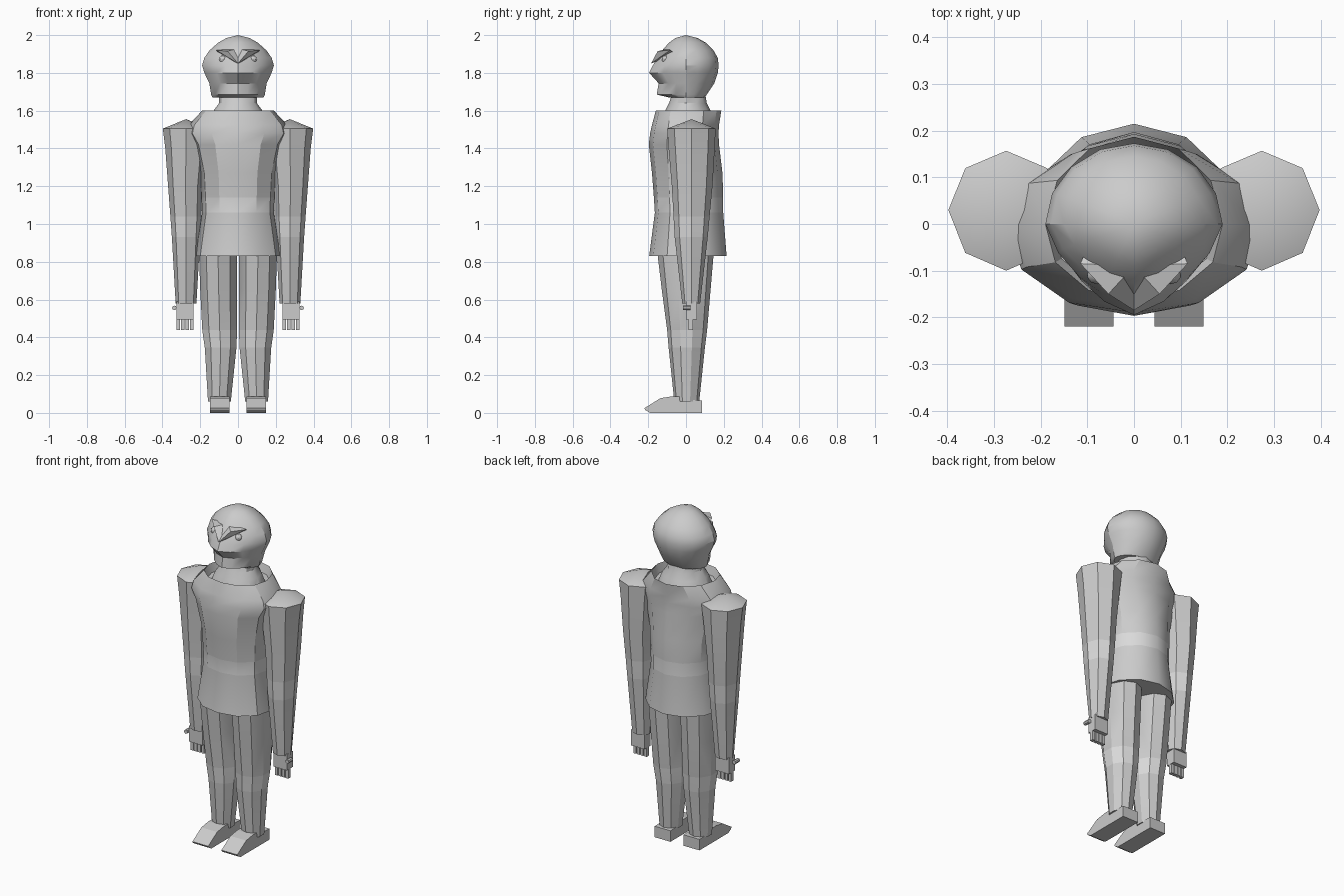
import bpy, bmesh, math
from mathutils import Matrix

if "Cube" in bpy.data.objects:
    bpy.data.objects.remove(bpy.data.objects["Cube"])


def material(name, v):
    m = bpy.data.materials.new(name)
    m.diffuse_color = (v, v, v, 1)
    m.use_nodes = True
    m.node_tree.nodes["Principled BSDF"].inputs["Base Color"].default_value = m.diffuse_color
    return m


GREY = material("grey", 0.6)
LIGHT = material("light grey", 0.7)


def finish(name, bm, band=None, angle=30):
    """Turn a bmesh into an object; faces inside the height band get the lighter colour."""
    bmesh.ops.remove_doubles(bm, verts=bm.verts, dist=0.0005)
    bmesh.ops.recalc_face_normals(bm, faces=bm.faces)
    if band:
        for f in bm.faces:
            if band[0] < f.calc_center_median().z < band[1]:
                f.material_index = 1
    me = bpy.data.meshes.new(name)
    bm.to_mesh(me)
    bm.free()
    me.materials.append(GREY)
    me.materials.append(LIGHT)
    ob = bpy.data.objects.new(name, me)
    bpy.context.collection.objects.link(ob)
    bpy.ops.object.select_all(action='DESELECT')
    ob.select_set(True)
    bpy.context.view_layer.objects.active = ob
    if angle:
        bpy.ops.object.shade_smooth_by_angle(angle=math.radians(angle))
    return ob


def loft(name, rings, n=12, cy=0.0, s=1, pf=2.0, pb=2.0, band=None):
    """Skin rings (z, x0, x1, y0, y1); pf and pb set front and back roundness."""
    bm = bmesh.new()
    loops = []
    for z, x0, x1, y0, y1 in rings:
        loop = []
        for i in range(n):
            a = 2 * math.pi * i / n - math.pi / 2
            c, d = math.cos(a), math.sin(a)
            p = pf if d < 0 else pb
            k = (abs(c) ** p + abs(d) ** p) ** (-1 / p)
            x = (x0 + x1) / 2 + (x1 - x0) / 2 * c * k
            y = cy + (cy - y0 if d < 0 else y1 - cy) * d * k
            loop.append(bm.verts.new((s * x, y, z)))
        loops.append(loop)
    for a, b in zip(loops, loops[1:]):
        for i in range(n):
            j = (i + 1) % n
            bm.faces.new((a[i], a[j], b[j], b[i]))
    bm.faces.new(loops[0])
    bm.faces.new(loops[-1])
    return finish(name, bm, band)


def centred(rings):
    return [(z, -r, r, y0, y1) for z, r, y0, y1 in rings]


def box(name, x0, x1, y0, y1, z0, z1):
    bm = bmesh.new()
    bmesh.ops.create_cube(bm, size=1)
    for v in bm.verts:
        v.co = ((x0, x1)[v.co.x > 0], (y0, y1)[v.co.y > 0], (z0, z1)[v.co.z > 0])
    return finish(name, bm, angle=0)


def hull(name, pts, s=1):
    bm = bmesh.new()
    for x, y, z in pts:
        bm.verts.new((s * x, y, z))
    bmesh.ops.convex_hull(bm, input=bm.verts)
    return finish(name, bm, angle=0)


# Head: round at the back, wedge shaped at the front
loft("head", centred([
    (1.67, 0.135, -0.09, 0.10), (1.685, 0.142, -0.155, 0.11),
    (1.745, 0.152, -0.145, 0.15), (1.80, 0.178, -0.195, 0.168),
    (1.84, 0.19, -0.175, 0.173), (1.88, 0.178, -0.15, 0.168),
    (1.92, 0.15, -0.125, 0.145), (1.96, 0.105, -0.09, 0.105),
    (1.985, 0.06, -0.055, 0.06), (2.0, 0, 0, 0)]), n=16, pf=1.5)

# Neck
loft("neck", centred([
    (1.54, 0.155, -0.13, 0.15), (1.60, 0.13, -0.11, 0.13),
    (1.64, 0.10, -0.09, 0.11), (1.70, 0.10, -0.07, 0.10)]))

# Coat with a standing collar and a hollow neck opening
loft("coat", centred([
    (0.83, 0.225, -0.195, 0.215), (1.06, 0.19, -0.165, 0.197),
    (1.14, 0.193, -0.17, 0.197), (1.27, 0.20, -0.18, 0.193),
    (1.42, 0.235, -0.197, 0.175), (1.48, 0.272, -0.19, 0.172),
    (1.525, 0.26, -0.18, 0.175), (1.60, 0.19, -0.16, 0.187),
    (1.55, 0.175, -0.145, 0.172)]), pf=2.2, band=(1.065, 1.135))

for s, side in ((1, "left"), (-1, "right")):
    # Brow ridge and eye
    hull(side + "_brow", [(0.115, -0.085, 1.92), (0.055, -0.15, 1.915), (0, -0.185, 1.85),
                          (0, -0.09, 1.93), (0.10, -0.05, 1.90)], s)
    bm = bmesh.new()
    bmesh.ops.create_uvsphere(bm, u_segments=10, v_segments=6, radius=0.021,
                              matrix=Matrix.Translation((s * 0.08, -0.108, 1.872)))
    finish(side + "_eye", bm)

    # Sleeve with a peaked shoulder
    loft(side + "_sleeve", [
        (0.58, 0.22, 0.33, -0.02, 0.075), (0.93, 0.20, 0.35, -0.06, 0.115),
        (1.04, 0.193, 0.358, -0.066, 0.125), (1.20, 0.187, 0.37, -0.075, 0.14),
        (1.40, 0.165, 0.385, -0.092, 0.152), (1.505, 0.15, 0.398, -0.10, 0.157),
        (1.555, 0.275, 0.275, 0.03, 0.03)], n=8, cy=0.03, s=s, band=(0.94, 1.03))

    # Hand, fingers and thumb
    box(side + "_palm", *sorted((s * 0.235, s * 0.325)), 0.0, 0.058, 0.495, 0.59)
    for i in range(4):
        x = 0.236 + i * 0.0235
        box(f"{side}_finger_{i + 1}", *sorted((s * x, s * (x + 0.018))), 0.014, 0.036, 0.44, 0.50)
    bm = bmesh.new()
    bmesh.ops.create_cone(bm, cap_ends=True, segments=8, radius1=0.012, radius2=0.012, depth=0.04,
                          matrix=Matrix.Translation((s * 0.337, 0.005, 0.556))
                          @ Matrix.Rotation(math.pi / 2, 4, 'X'))
    finish(side + "_thumb", bm)

    # Trouser leg
    loft(side + "_trouser_leg", [
        (0.06, 0.035, 0.162, -0.062, 0.07), (0.345, 0.004, 0.18, -0.092, 0.10),
        (0.44, 0.0, 0.194, -0.10, 0.112), (0.65, 0.0, 0.205, -0.128, 0.13),
        (0.85, 0.0, 0.212, -0.152, 0.147)], n=10, s=s, band=(0.35, 0.435))

    # Shoe: side profile extruded across the foot
    prof = [(-0.19, 0), (0.085, 0), (0.085, 0.066), (-0.02, 0.07), (-0.03, 0.088),
            (-0.07, 0.088), (-0.135, 0.078), (-0.22, 0.025), (-0.215, 0.015)]
    bm = bmesh.new()
    f = bm.faces.new([bm.verts.new((s * 0.044, y, z)) for y, z in prof])
    ext = bmesh.ops.extrude_face_region(bm, geom=[f], use_keep_orig=True)
    bmesh.ops.translate(bm, vec=(s * 0.105, 0, 0),
                        verts=[g for g in ext["geom"] if isinstance(g, bmesh.types.BMVert)])
    finish(side + "_shoe", bm, angle=0)
